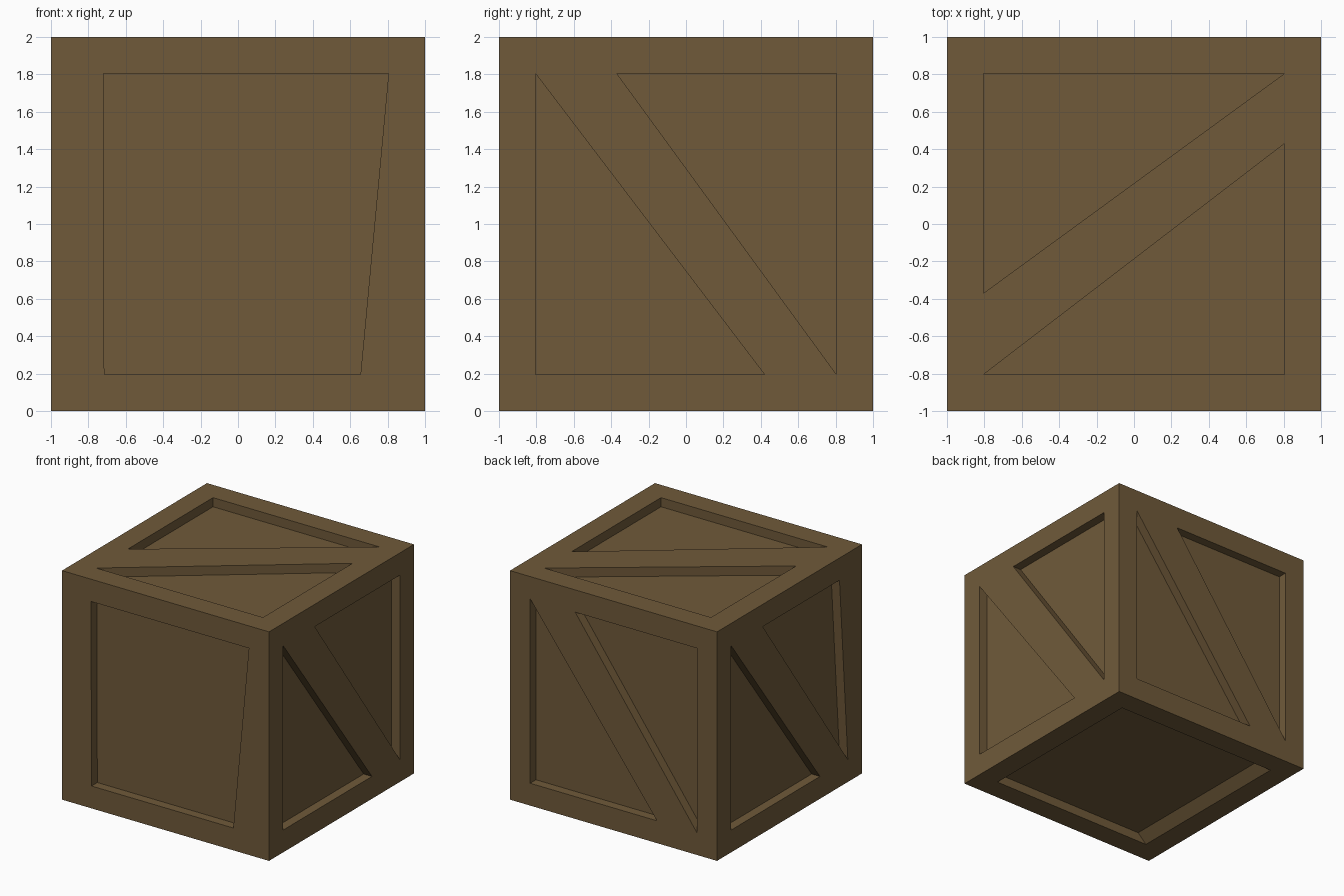
import bpy
import bmesh
from mathutils import Vector

default = bpy.data.objects.get("Cube")
if default:
    bpy.data.objects.remove(default, do_unlink=True)

DEPTH = 0.08
EDGE = 0.805
CENTRE = Vector((0, 0, 1))
X, Y, Z = Vector((1, 0, 0)), Vector((0, 1, 0)), Vector((0, 0, 1))

# Wood colour
wood = bpy.data.materials.new("brown wood")
wood.use_nodes = True
colour = (0.162, 0.102, 0.042, 1)
wood.diffuse_color = colour
wood.node_tree.nodes["Principled BSDF"].inputs["Base Color"].default_value = colour


def make_object(name, bm):
    bmesh.ops.recalc_face_normals(bm, faces=bm.faces)
    mesh = bpy.data.meshes.new(name)
    bm.to_mesh(mesh)
    bm.free()
    mesh.materials.append(wood)
    obj = bpy.data.objects.new(name, mesh)
    bpy.context.collection.objects.link(obj)
    return obj


def add_recess(bm, normal, u, v, rim, floor=None):
    """Prism that sinks a panel outline into one side of the crate."""
    floor = floor or rim
    rings = []
    for outline, level in ((rim, 1.0), (floor, 1 - DEPTH)):
        rings.append([CENTRE + normal * level + u * a + v * b for a, b in outline])
    # Continue the walls a little beyond the crate for a clean cut
    rings[0] = [r + (r - f) * 0.5 for r, f in zip(*rings)]
    outer, inner = [[bm.verts.new(p) for p in ring] for ring in rings]
    bm.faces.new(outer)
    bm.faces.new(inner[::-1])
    for i in range(len(outer)):
        j = (i + 1) % len(outer)
        bm.faces.new((outer[i], inner[i], inner[j], outer[j]))


# Panel outlines either side of a diagonal brace
E = EDGE
lower = [(-E, E), (-E, -E), (0.42, -E)]
upper = [(-0.37, E), (E, E), (E, -E)]
upper_skewed = [(-0.37, E), (0.69, E), (E, -E)]
top_lower = [(-E, -E), (E, -E), (E, 0.43)]
top_upper = [(-E, E), (E, E), (-E, -0.37)]

# Single open panels
front_panel = [(-0.72, E), (E, E), (0.655, -E), (-0.715, -E)]
base_panel = [(-E, -E), (E, -E), (E, E), (-E, E)]
base_floor = [(-0.72, -E), (E, -E), (E, E), (-0.72, E)]

bm = bmesh.new()
add_recess(bm, -Y, X, Z, front_panel)
for normal, u, v, panels in (
    (X, Y, Z, (lower, upper)),
    (Y, -X, Z, (lower, upper)),
    (-X, -Y, Z, (lower, upper_skewed)),
    (Z, X, Y, (top_lower, top_upper)),
):
    for panel in panels:
        add_recess(bm, normal, u, v, panel)
add_recess(bm, -Z, X, -Y, base_panel, base_floor)
cutter = make_object("panel_cutter", bm)
cutter.hide_render = True

# Crate body with the panels cut into it
bm = bmesh.new()
bmesh.ops.create_cube(bm, size=2)
bmesh.ops.translate(bm, verts=bm.verts, vec=CENTRE)
crate = make_object("crate", bm)
cut = crate.modifiers.new("panels", "BOOLEAN")
cut.operation = "DIFFERENCE"
cut.solver = "EXACT"
cut.object = cutter

bpy.context.view_layer.update()
evaluated = crate.evaluated_get(bpy.context.evaluated_depsgraph_get())
carved = bpy.data.meshes.new_from_object(evaluated)
crate.modifiers.clear()
crate.data = carved
bpy.data.objects.remove(cutter, do_unlink=True)
